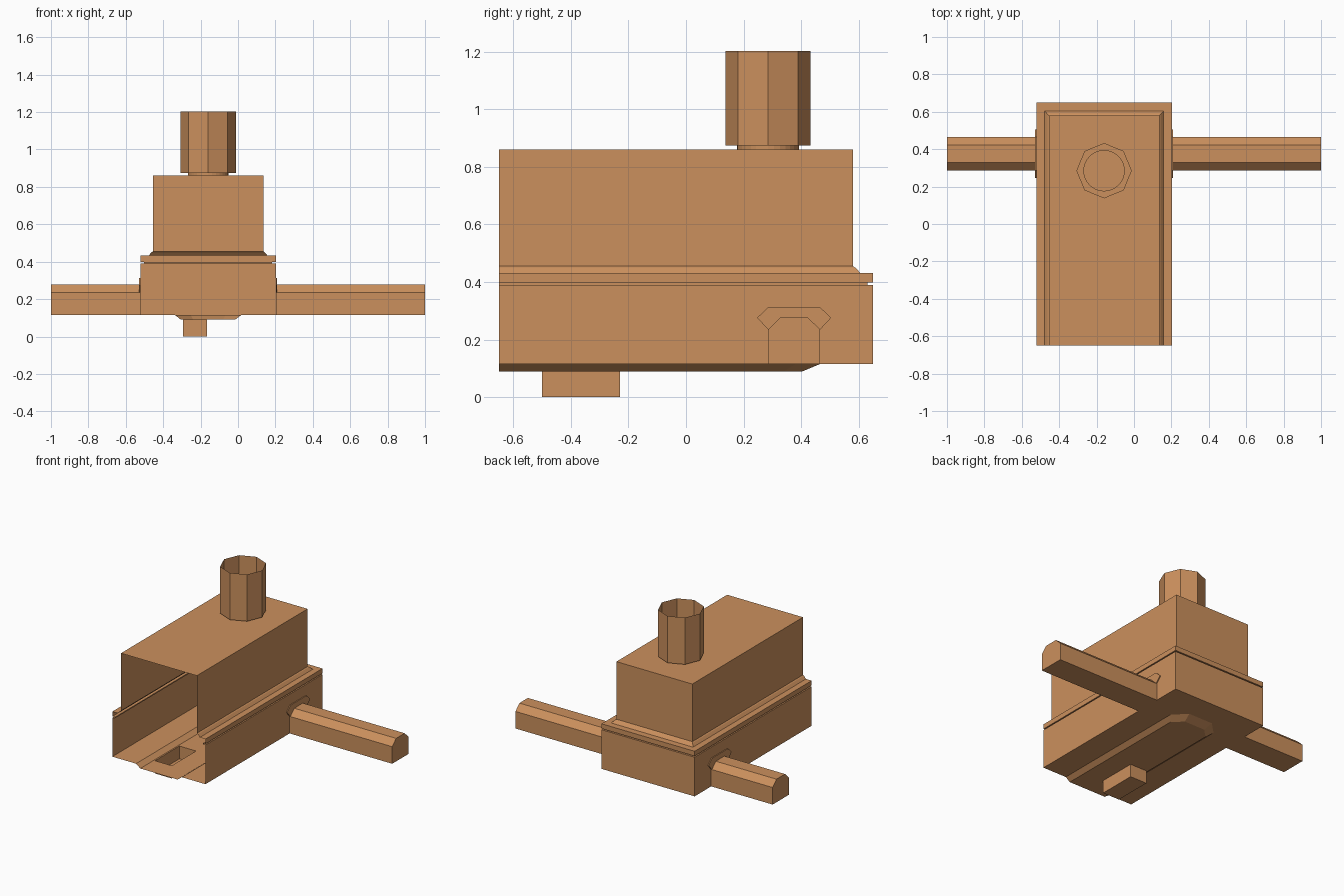
import bpy, bmesh
from math import sin, cos, pi

if "Cube" in bpy.data.objects:
    bpy.data.objects.remove(bpy.data.objects["Cube"])

mat = bpy.data.materials.new("terracotta")
mat.diffuse_color = (0.6, 0.28, 0.11, 1)
mat.use_nodes = True
mat.node_tree.nodes["Principled BSDF"].inputs["Base Color"].default_value = mat.diffuse_color


def finish(name, bm):
    bmesh.ops.remove_doubles(bm, verts=bm.verts, dist=0.0005)
    bmesh.ops.recalc_face_normals(bm, faces=bm.faces)
    me = bpy.data.meshes.new(name)
    bm.to_mesh(me)
    bm.free()
    me.materials.append(mat)
    ob = bpy.data.objects.new(name, me)
    bpy.context.collection.objects.link(ob)
    return ob


def face(bm, pts):
    return bm.faces.new([bm.verts.new(p) for p in pts])


def loft(bm, a, b, closed=False):
    n = len(a)
    for i in range(n if closed else n - 1):
        j = (i + 1) % n
        face(bm, [a[i], a[j], b[j], b[i]])


CX = -0.16          # centre line of the housing
F = -0.65           # open front

# housing: thin shell open at the front, (half width, back y, z) levels
levels = [(0.362, 0.65, 0.115), (0.362, 0.65, 0.39), (0.342, 0.63, 0.39),
          (0.342, 0.63, 0.398), (0.362, 0.65, 0.398), (0.362, 0.65, 0.432),
          (0.318, 0.605, 0.432), (0.303, 0.588, 0.45), (0.295, 0.58, 0.455),
          (0.295, 0.58, 0.86)]
rings = [[(CX - w, F, z), (CX - w, y, z), (CX + w, y, z), (CX + w, F, z)]
         for w, y, z in levels]
bm = bmesh.new()
for a, b in zip(rings, rings[1:]):
    loft(bm, a, b)
face(bm, rings[-1])
finish("housing", bm)

# floor with a sunken channel and a pocket hanging under it
def channel(w, back, cut, z):
    return [(CX - w, F, z), (CX - w, back - cut, z), (CX - w + cut, back, z),
            (CX + w - cut, back, z), (CX + w, back - cut, z), (CX + w, F, z)]


top = channel(0.178, 0.465, 0.085, 0.115)
low = channel(0.145, 0.405, 0.065, 0.09)
bm = bmesh.new()
face(bm, rings[0] + top[::-1])
loft(bm, top, low)
x0, x1, y0, y1, z = -0.295, -0.165, -0.5, -0.23, 0.09
xm = -0.23
face(bm, low[:3] + [(xm, 0.405, z), (xm, y1, z), (x0, y1, z), (x0, y0, z),
                    (xm, y0, z), (xm, F, z)])
face(bm, low[:2:-1] [:3] + [(xm, 0.405, z), (xm, y1, z), (x1, y1, z),
                           (x1, y0, z), (xm, y0, z), (xm, F, z)])
rim = [(x0, y0, z), (x1, y0, z), (x1, y1, z), (x0, y1, z)]
base = [(x, y, 0) for x, y, _ in rim]
loft(bm, rim, base, True)
face(bm, base)
finish("floor_with_pocket", bm)

# side bars and their raised collars
bar = [(0.285, 0.115), (0.285, 0.235), (0.328, 0.277),
       (0.423, 0.277), (0.466, 0.235), (0.466, 0.115)]
collar = [(0.285, 0.235), (0.247, 0.276), (0.287, 0.314), (0.464, 0.314),
          (0.504, 0.276), (0.466, 0.235), (0.423, 0.277), (0.328, 0.277)]


def prism(name, profile, xa, xb):
    bm = bmesh.new()
    a, b = [[(x, y, z) for y, z in profile] for x in (xa, xb)]
    loft(bm, a, b, True)
    face(bm, a)
    face(bm, b)
    finish(name, bm)


for side, s in (("left", -1), ("right", 1)):
    wall = CX + s * 0.362
    prism(side + "_bar", bar, wall, s * 1.0)
    prism(side + "_collar", collar, wall, wall + s * 0.006)

# chimney: octagonal tube, open on top, on a round neck
def ring(n, r, z):
    return [(CX + r * cos(2 * pi * i / n), 0.285 + r * sin(2 * pi * i / n), z)
            for i in range(n)]


bm = bmesh.new()
octo, neck = ring(8, 0.148, 0.874), ring(32, 0.108, 0.874)
loft(bm, ring(8, 0.148, 1.203), octo, True)
for i in range(8):
    arc = [neck[(4 * i + k) % 32] for k in range(4, -1, -1)]
    face(bm, [octo[i], octo[(i + 1) % 8]] + arc)
loft(bm, neck, ring(32, 0.108, 0.86), True)
finish("chimney", bm)
